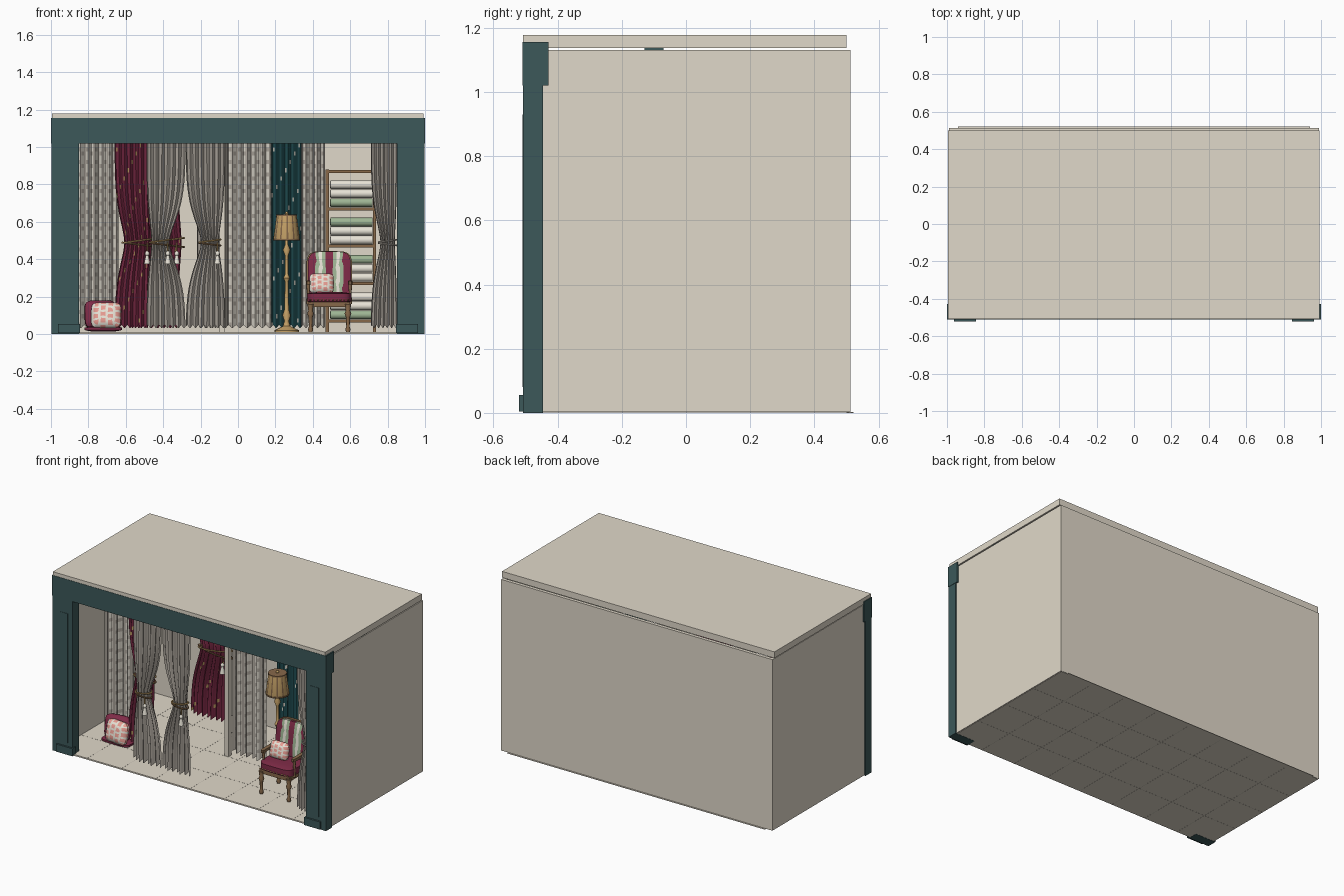
import bpy, bmesh, math
from mathutils import Matrix, Vector

cube = bpy.data.objects.get("Cube")
if cube:
    bpy.data.objects.remove(cube, do_unlink=True)


def material(name, r, g, b):
    col = [((c + 0.055) / 1.055) ** 2.4 for c in (r, g, b)] + [1]
    m = bpy.data.materials.new(name)
    m.use_nodes = True
    m.diffuse_color = col
    m.node_tree.nodes["Principled BSDF"].inputs["Base Color"].default_value = col
    return m


CREAM = material("cream plaster", .88, .85, .79)
TEAL = material("teal paint", .235, .345, .35)
LINEN = material("grey linen", .73, .70, .66)
WINE = material("burgundy velvet", .50, .17, .28)
DEEP = material("deep teal velvet", .14, .33, .35)
GOLD = material("gold silk", .78, .64, .41)
WOOD = material("brown wood", .53, .41, .29)
SAGE = material("sage cotton", .62, .71, .58)
PINK = material("pink print", .92, .62, .58)
IVORY = material("ivory cotton", .93, .91, .86)


def finish(name, bm, mats, smooth=False):
    me = bpy.data.meshes.new(name)
    bm.to_mesh(me)
    bm.free()
    for m in mats:
        me.materials.append(m)
    if smooth:
        me.polygons.foreach_set("use_smooth", [True] * len(me.polygons))
        me.set_sharp_from_angle(angle=math.radians(45))
    ob = bpy.data.objects.new(name, me)
    bpy.context.collection.objects.link(ob)
    return ob


def box(name, mat, xs, ys, zs):
    bm = bmesh.new()
    bmesh.ops.create_cube(bm, size=1)
    for v in bm.verts:
        v.co = [(a + b) / 2 + c * (b - a) for (a, b), c in zip((xs, ys, zs), v.co)]
    return finish(name, bm, [mat])


def lathe(name, mats, profile, loc, steps=16, rule=None, turn=None):
    """Revolve (radius, height) points round z, then turn and place."""
    bm = bmesh.new()
    rings = [[bm.verts.new((r * math.cos(k * math.tau / steps), r * math.sin(k * math.tau / steps), z))
              for k in range(steps)] for r, z in profile]
    for a, b in zip(rings, rings[1:]):
        for k in range(steps):
            n = (k + 1) % steps
            f = bm.faces.new((a[k], a[n], b[n], b[k]))
            f.material_index = rule(k) if rule else 0
    bm.faces.new(rings[0][::-1])
    bm.faces.new(rings[-1])
    bm.transform(Matrix.Translation(loc) @ (turn or Matrix.Identity(4)))
    return finish(name, bm, mats, True)


def pad(name, mats, size, loc, rule=None, tilt=0, puff=.6, spin=0, cuts=11):
    """Soft rounded panel, upright in xz, material chosen from unit position."""
    bm = bmesh.new()
    bmesh.ops.create_cube(bm, size=2)
    bmesh.ops.subdivide_edges(bm, edges=bm.edges[:], cuts=cuts, use_grid_fill=True)
    for f in bm.faces:
        c = f.calc_center_median()
        f.material_index = rule(c.x, c.z) if rule else 0
    for v in bm.verts:
        x, y, z = v.co
        m = max(abs(x), abs(z))
        s = m / ((abs(x) ** 5 + abs(z) ** 5) ** .2) if m else 1
        v.co = Vector((x * s * size[0] / 2, y * (1 - puff * m ** 4) * size[1] / 2, z * s * size[2] / 2))
    bm.transform(Matrix.Translation(loc) @ Matrix.Rotation(spin, 4, 'Z') @ Matrix.Rotation(tilt, 4, 'X'))
    return finish(name, bm, mats, True)


def curtain(name, mats, x0, x1, y, pleats, tie=None, squeeze=.45, rule=None, tassel=True):
    """Pleated sheet, pinched towards x = tie at mid height."""
    nu, nv, bottom, top = pleats * 8, 48, .04, 1.11
    bm = bmesh.new()
    rows = []
    for j in range(nv + 1):
        z = bottom + (top - bottom) * j / nv
        f = 0 if tie is None else math.exp(-abs((z - .49) / .18) ** 1.6)
        row = []
        for i in range(nu + 1):
            u = i / nu
            x = x0 + (x1 - x0) * u
            if tie is not None:
                x += f * (tie + (x1 - x0) * squeeze * (u - .5) - x)
            wave = math.sin(u * pleats * math.tau)
            drop = .008 * wave if j == 0 else 0
            row.append(bm.verts.new((x, y + .013 * wave + .008 * math.sin(u * pleats * 2.3), z + drop)))
        rows.append(row)
    for j in range(nv):
        for i in range(nu):
            f = bm.faces.new((rows[j][i], rows[j][i + 1], rows[j + 1][i + 1], rows[j + 1][i]))
            f.material_index = rule(i, j) if rule else 0
    finish(name, bm, mats, True)
    if tie is not None:
        tieback(name, tie, y, (x1 - x0) * squeeze / 2 + .01, tassel)


def tieback(name, x, y, r, tassel):
    # double rope, with a hanging tassel where wanted
    for k in range(2):
        bpy.ops.mesh.primitive_torus_add(major_radius=1, minor_radius=.09, major_segments=24, minor_segments=6,
                                         location=(x, y, .48 + k * .018), rotation=(0, .12 - k * .25, 0))
        ob = bpy.context.object
        ob.name = name + "_rope"
        ob.scale = (r, .033, .06)
        ob.data.materials.append((GOLD if k else WOOD) if tassel else LINEN)
    if tassel:
        bell = [(.017, 0), (.008, .045), (.012, .05), (.012, .06), (.004, .07)]
        lathe(name + "_tassel", [IVORY], bell, (x + r * .7, y - .045, .375), 10)
        lathe(name + "_cord", [GOLD], [(.004, .435), (.004, .49)], (x + r * .7, y - .045, 0), 6)


# room shell
box("floor", CREAM, (-.985, .985), (-.5, .51), (.001, .01))
box("back_wall", CREAM, (-.99, .99), (.49, .512), (.003, 1.13))
box("floor_back_lip", CREAM, (-.94, .94), (.5, .522), (0, .003))
box("roof", CREAM, (-.995, .992), (-.508, .5), (1.137, 1.178))
box("ceiling_rail", TEAL, (-.985, .985), (-.13, -.07), (1.1, 1.137))
for k in range(-3, 4):
    box("floor_joint_long", LINEN, (k * .25 - .001, k * .25 + .001), (-.5, .49), (.0005, .0105))
for k in range(-1, 2):
    box("floor_joint_cross", LINEN, (-.98, .98), (k * .25 - .001, k * .25 + .001), (.0005, .0105))

# painted front frame
for side, s in (("right", -1), ("left", 1)):
    def span(a, b):
        return sorted((s * a, s * b))
    box(side + "_wall", CREAM, span(.97, .99), (-.5, .512), (.003, 1.13))
    box(side + "_pilaster", TEAL, span(.85, .998), (-.508, -.445), (0, 1.03))
    box(side + "_pilaster_panel", TEAL, span(.885, .945), (-.51, -.5), (.08, .93))
    box(side + "_foot_block", TEAL, span(.845, .962), (-.52, -.48), (.005, .055))
box("frame_beam", TEAL, (-1, 1), (-.51, -.428), (1.02, 1.155))


# curtains
def lattice(i, j):
    return int(i % 5 > 1 and (j + i // 5 % 2) % 3 > 0)


def sprig(i, j):
    return int((i // 2 * 7 + j * 5) % 31 == 0)


curtain("sheer_right", [LINEN, IVORY], -.87, -.64, -.15, 6, rule=lattice)
curtain("burgundy_right", [WINE, GOLD], -.66, -.48, -.2, 6, -.54, .75, sprig)
curtain("linen_pair_right", [LINEN], -.49, -.28, -.39, 7, -.415)
curtain("linen_pair_left", [LINEN], -.28, -.07, -.39, 7, -.15)
curtain("burgundy_back", [WINE, GOLD], -.59, -.32, .35, 8, -.41, .8, sprig)
curtain("linen_back", [LINEN], -.22, -.06, .35, 6)
curtain("sheer_middle", [LINEN, IVORY], -.06, .18, .03, 6, rule=lattice)
curtain("teal_curtain", [DEEP, IVORY], .18, .34, .15, 5, rule=sprig)
curtain("sheer_left", [LINEN, IVORY], .34, .465, .2, 4, rule=lattice)
curtain("linen_left", [LINEN], .71, .85, -.4, 6, .8, .55, tassel=False)
box("sample_panel", CREAM, (-.1, -.07), (0, .03), (.01, 1.1))
for x0, x1, y in ((-.97, -.47, -.17), (-.5, -.06, -.39), (-.6, -.04, .35), (-.06, .97, .16), (.69, .97, -.4)):
    box("curtain_rod", WOOD, (x0, x1), (y - .008, y + .008), (1.105, 1.12))

# shelves with fabric rolls
for x in (.477, .73):
    for y in (.32, .46):
        box("shelf_post", WOOD, (x - .009, x + .009), (y - .009, y + .009), (.01, .88))
for t in range(5):
    z = .07 + t * .2
    box("shelf_board", WOOD, (.47, .73), (.31, .48), (z - .008, z + .008))
    if t < 4:
        for k in range(3):
            for y in (.35, .42):
                mat = SAGE if k == (0, 2, 2, 0)[t] else IVORY
                shape = [(.008, 0), (.023, .002), (.023, .226), (.008, .228)]
                lathe("fabric_roll", [mat], shape, (.492, y, z + .033 + k * .048), 14,
                      turn=Matrix.Rotation(math.pi / 2, 4, 'Y'))

# floor lamp
LAMP = (.26, .04, 0)
stem = [(.066, .01), (.066, .02), (.045, .03), (.02, .042), (.012, .07), (.022, .1), (.012, .13), (.009, .28),
        (.018, .3), (.009, .32), (.009, .42), (.02, .45), (.008, .48), (.008, .635), (.01, .645), (.003, .655)]
lathe("lamp_stem", [GOLD], stem, LAMP)
lathe("lamp_shade", [GOLD, WOOD], [(.068, .505), (.07, .515), (.054, .635)], LAMP, 48,
      lambda k: int(k % 4 == 0))
lathe("shade_trim", [WOOD], [(.072, .5), (.072, .508)], LAMP, 32)
lathe("shade_top_trim", [WOOD], [(.056, .632), (.056, .64)], LAMP, 32)

# armchair
CX, CY = .488, -.22


def stripes(x, z):
    return (0, 0, 1, 2, 1, 0, 0, 1, 2, 1, 0, 0)[int((x + 1) * 5.99)]


pad("chair_back", [WINE, SAGE, IVORY], (.23, .05, .25), (CX, CY + .095, .315), stripes, -.12, .35)
pad("chair_back_frame", [WOOD], (.245, .03, .255), (CX, CY + .11, .315), None, -.12, .2)
pad("chair_seat", [WINE], (.235, .06, .21), (CX, CY, .195), None, math.pi / 2, .3)
box("seat_rail", WOOD, (CX - .11, CX + .11), (CY - .095, CY + .095), (.145, .172))
for k in range(11):
    lathe("seat_stud", [GOLD], [(.002, .178), (.006, .182), (.002, .186)], (CX - .1 + k * .02, CY - .104, 0), 6)
leg = [(.01, .01), (.014, .025), (.009, .04), (.011, .09), (.018, .11), (.012, .125), (.017, .16)]
for s in (-1, 1):
    for y in (CY - .09, CY + .09):
        lathe("chair_leg", [WOOD], leg, (CX + s * .1, y, 0), 10)
    lathe("arm_post", [WOOD], [(.01, .16), (.007, .22), (.011, .27)], (CX + s * .112, CY - .05, 0), 10)
    pad("arm_rest", [WOOD], (.024, .022, .17), (CX + s * .112, CY + .015, .275), None, math.pi / 2, .2, 0, 5)


# cushions
def print_dots(x, z):
    i, k = int((x + 1) * 5.99), int((z + 1) * 5.99)
    return 1 if i % 3 and k % 3 != (i // 3) % 2 else 0


pad("chair_cushion", [IVORY, PINK], (.13, .06, .11), (.447, CY + .015, .27), print_dots, -.25, .75)
pad("floor_cushion_back", [WINE], (.17, .07, .15), (-.735, -.2, .105), None, -.2, .75, .15)
pad("floor_cushion_front", [IVORY, PINK], (.16, .07, .14), (-.705, -.25, .1), print_dots, -.25, .75, -.1)
pad("floor_cushion_flat", [WINE], (.2, .03, .1), (-.72, -.22, .028), None, math.pi / 2, .6)
